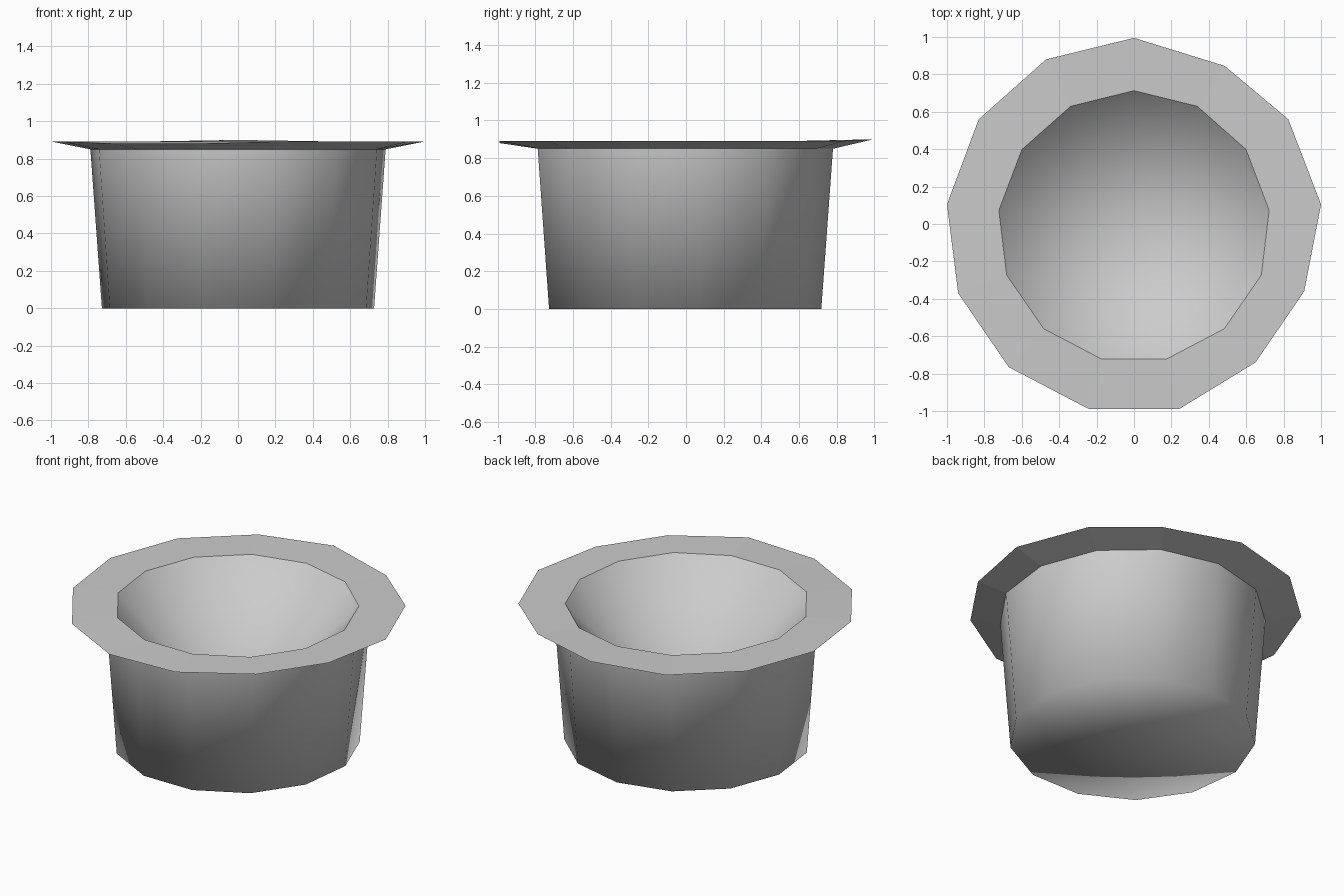
import bpy, bmesh
from math import sin, cos, tau

cube = bpy.data.objects.get("Cube")
if cube:
    bpy.data.objects.remove(cube, do_unlink=True)

SIDES = 13

grey = bpy.data.materials.new("light_grey")
grey.use_nodes = True
colour = (0.6, 0.6, 0.6, 1)
grey.diffuse_color = colour
grey.node_tree.nodes["Principled BSDF"].inputs["Base Color"].default_value = colour

bm = bmesh.new()


def ring(radius, z, y=-0.015):
    """Thirteen-sided ring, clockwise from the back."""
    return [bm.verts.new((radius * sin(tau * i / SIDES),
                          y + radius * cos(tau * i / SIDES), z))
            for i in range(SIDES)]


def bridge(a, b, smooth):
    for i in range(SIDES):
        j = (i + 1) % SIDES
        bm.faces.new((a[i], a[j], b[j], b[i])).smooth = smooth


def fan(edge, z):
    """Close a ring with triangles to a central point."""
    tip = bm.verts.new((0, -0.015, z))
    for i in range(SIDES):
        bm.faces.new((edge[i], edge[(i + 1) % SIDES], tip)).smooth = True


# Slightly uneven outer edge of the brim, dipping at the front right
brim_outline = [(0, 0.995), (0.485, 0.845), (0.825, 0.56), (1, 0.105),
                (0.91, -0.36), (0.65, -0.74), (0.24, -0.99),
                (-0.24, -0.99), (-0.67, -0.765), (-0.94, -0.37),
                (-1, 0.105), (-0.83, 0.56), (-0.47, 0.88)]
brim_edge = [bm.verts.new((x, y, 0.9 if y > 0.95 else
                           0.88 if x < 0 and y < -0.7 else 0.892))
             for x, y in brim_outline]

# Conical hollow, brim, outer wall and foot
hole = ring(0.728, 0.892)
collar = ring(0.795, 0.85)
foot = ring(0.733, 0)

fan(hole, 0.15)
bridge(hole, brim_edge, False)
bridge(brim_edge, collar, False)
bridge(collar, foot, True)
fan(foot, 0)

bmesh.ops.recalc_face_normals(bm, faces=bm.faces)
mesh = bpy.data.meshes.new("brimmed_pot")
bm.to_mesh(mesh)
bm.free()
mesh.materials.append(grey)
bpy.context.collection.objects.link(bpy.data.objects.new("brimmed_pot", mesh))
